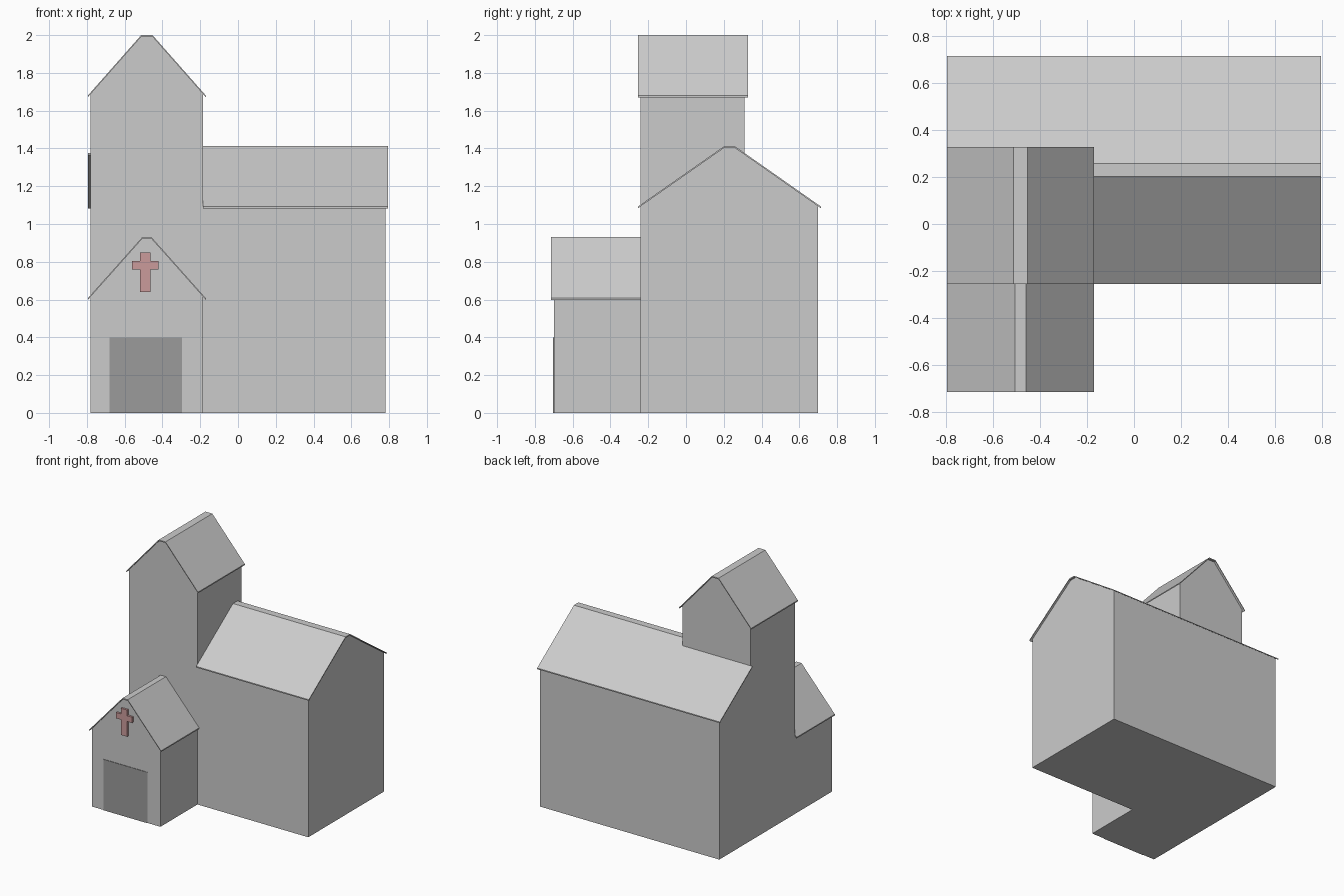
import bpy, bmesh

if "Cube" in bpy.data.objects:
    bpy.data.objects.remove(bpy.data.objects["Cube"])


def extrude(name, pts, axis, a, b, color=None):
    """Extrude a closed (horizontal, z) outline along x or y from a to b."""
    bm = bmesh.new()
    place = (lambda h, z, d: (d, h, z)) if axis == 'x' else (lambda h, z, d: (h, d, z))
    ends = [[bm.verts.new(place(h, z, d)) for h, z in pts] for d in (a, b)]
    n = len(pts)
    bm.faces.new(ends[0])
    bm.faces.new(ends[1][::-1])
    for i in range(n):
        j = (i + 1) % n
        bm.faces.new((ends[0][i], ends[1][i], ends[1][j], ends[0][j]))
    bmesh.ops.recalc_face_normals(bm, faces=bm.faces[:])
    me = bpy.data.meshes.new(name)
    bm.to_mesh(me)
    bm.free()
    ob = bpy.data.objects.new(name, me)
    bpy.context.collection.objects.link(ob)
    if color:
        mat = bpy.data.materials.new(name + "_colour")
        mat.diffuse_color = color
        mat.use_nodes = True
        mat.node_tree.nodes["Principled BSDF"].inputs["Base Color"].default_value = mat.diffuse_color
        me.materials.append(mat)
    return ob


def boolean(ob, other, op):
    """Apply a boolean and remove the second object."""
    other.hide_render = True
    m = ob.modifiers.new(op, 'BOOLEAN')
    m.operation, m.solver, m.object = op, 'EXACT', other
    bpy.context.view_layer.objects.active = ob
    bpy.ops.object.modifier_apply(modifier=m.name)
    bpy.data.objects.remove(other)


def rect(h0, h1, z0, z1):
    return [(h0, z0), (h1, z0), (h1, z1), (h0, z1)]


T = 0.009      # roof sheet thickness
OVER = 0.015   # eave overhang


def gabled(name, axis, c, half, ridge, eave, top, wall, roof):
    """Gabled wall block and the thin flat-ridged roof sheet above it."""
    upper = [(c - half, eave), (c - ridge, top), (c + ridge, top), (c + half, eave)]
    sheet = upper + [(h, z - T) for h, z in reversed(upper)]
    slope = (top - eave) / (half - ridge)
    w, zw = half - OVER, eave + slope * OVER - T / 2
    body = [(c - w, 0), (c - w, zw), (c - ridge, top - T / 2),
            (c + ridge, top - T / 2), (c + w, zw), (c + w, 0)]
    return (extrude(name + "_walls", body, axis, *wall),
            extrude(name + "_roof", sheet, axis, *roof))


# Nave, tower and porch
nave, nave_roof = gabled("nave", 'x', 0.23, 0.485, 0.028, 1.092, 1.412,
                         (-0.78, 0.78), (-0.795, 0.795))
tower, _ = gabled("tower", 'y', -0.4825, 0.3125, 0.03, 1.68, 2.0,
                  (-0.24, 0.31), (-0.255, 0.327))
porch, _ = gabled("porch", 'y', -0.4825, 0.3125, 0.023, 0.607, 0.932,
                  (-0.70, -0.20), (-0.715, -0.24))

# Merge the walls; clear the nave roof where the tower stands
boolean(nave, tower, 'UNION')
boolean(nave, porch, 'UNION')
nave.name = "church_walls"
cutter = extrude("tower_cutter", rect(-0.3, 0.31, 0.9, 1.6), 'x', -0.9, -0.185)
boolean(nave_roof, cutter, 'DIFFERENCE')

# Door
extrude("door", rect(-0.68, -0.297, 0.0, 0.40), 'y', -0.704, -0.695,
        (0.33, 0.33, 0.33, 1))

# Cross on the porch gable
cx, s, b = -0.491, 0.027, 0.07
right = [(s, 0.64), (s, 0.76), (b, 0.76), (b, 0.805), (s, 0.805), (s, 0.85)]
outline = [(cx + h, z) for h, z in right] + [(cx - h, z) for h, z in reversed(right)]
extrude("cross", outline, 'y', -0.716, -0.695, (0.6, 0.33, 0.33, 1))
